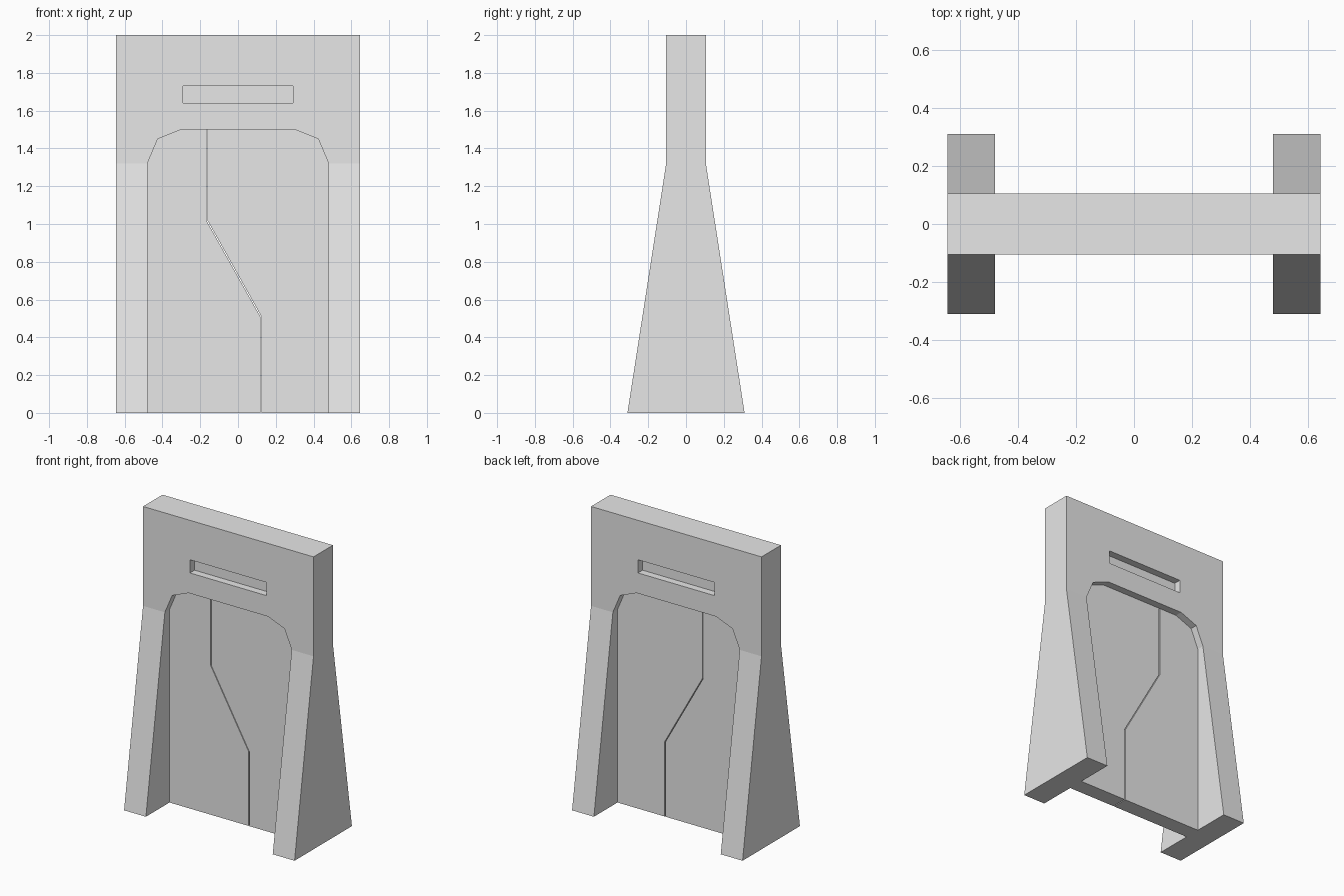
import bpy, bmesh

cube = bpy.data.objects.get("Cube")
if cube:
    bpy.data.objects.remove(cube, do_unlink=True)

grey = bpy.data.materials.new("light grey")
grey.use_nodes = True
grey.diffuse_color = (0.8, 0.8, 0.8, 1)
grey.node_tree.nodes["Principled BSDF"].inputs["Base Color"].default_value = (0.8, 0.8, 0.8, 1)

W = 0.645         # half width
T = 0.105         # half thickness of the slab
FOOT = 0.31       # half depth at the ground
SPRING = 1.32     # height where the flare and the arch start
DOOR = 0.055      # half thickness of the doors
GAP = 0.003       # half width of the gap between the doors


def prism(name, outline, axis, a, b):
    """Extrude a 2D outline along x (outline is y, z) or y (outline is x, z)."""
    bm = bmesh.new()
    place = (lambda p: (a, p[0], p[1])) if axis == "x" else (lambda p: (p[0], a, p[1]))
    face = bm.faces.new([bm.verts.new(place(p)) for p in outline])
    new = bmesh.ops.extrude_face_region(bm, geom=[face])["geom"]
    step = (b - a, 0, 0) if axis == "x" else (0, b - a, 0)
    bmesh.ops.translate(bm, vec=step, verts=[v for v in new if isinstance(v, bmesh.types.BMVert)])
    bmesh.ops.recalc_face_normals(bm, faces=bm.faces)
    mesh = bpy.data.meshes.new(name)
    bm.to_mesh(mesh)
    bm.free()
    mesh.materials.append(grey)
    obj = bpy.data.objects.new(name, mesh)
    bpy.context.collection.objects.link(obj)
    return obj


def cut(target, cutter):
    """Subtract the cutter from the target and discard it."""
    cutter.hide_render = True
    mod = target.modifiers.new("cut", "BOOLEAN")
    mod.operation = "DIFFERENCE"
    mod.solver = "EXACT"
    mod.object = cutter
    bpy.context.view_layer.objects.active = target
    bpy.ops.object.modifier_apply(modifier=mod.name)
    bpy.data.objects.remove(cutter, do_unlink=True)


# Frame: flared side profile across the full width
half = [(FOOT, 0), (T, SPRING), (T, 2)]
frame = prism("door_frame", half + [(-y, z) for y, z in reversed(half)], "x", -W, W)

# Arched doorway with clipped corners
arch = [(0.48, SPRING), (0.425, 1.45), (0.30, 1.50)]
arch_left = [(-x, z) for x, z in reversed(arch)]
cut(frame, prism("arch_cutter", [(0.48, -0.1)] + arch + arch_left + [(-0.48, -0.1)], "y", -0.5, 0.5))

# Shallow slot above the doorway on both sides
slot = [(-0.29, 1.64), (0.29, 1.64), (0.29, 1.73), (-0.29, 1.73)]
for side in (-1, 1):
    cut(frame, prism("slot_cutter", slot, "y", side * DOOR, side * 0.2))

# Two door leaves meeting along a stepped seam
seam = [(0.121, 0), (0.121, 0.51), (-0.165, 1.02), (-0.165, 1.50)]
left_seam = [(x + GAP, z) for x, z in reversed(seam)]
right_seam = [(x - GAP, z) for x, z in seam]
prism("left_door", [(0.48, 0)] + arch + left_seam, "y", -DOOR, DOOR)
prism("right_door", right_seam + arch_left + [(-0.48, 0)], "y", -DOOR, DOOR)
